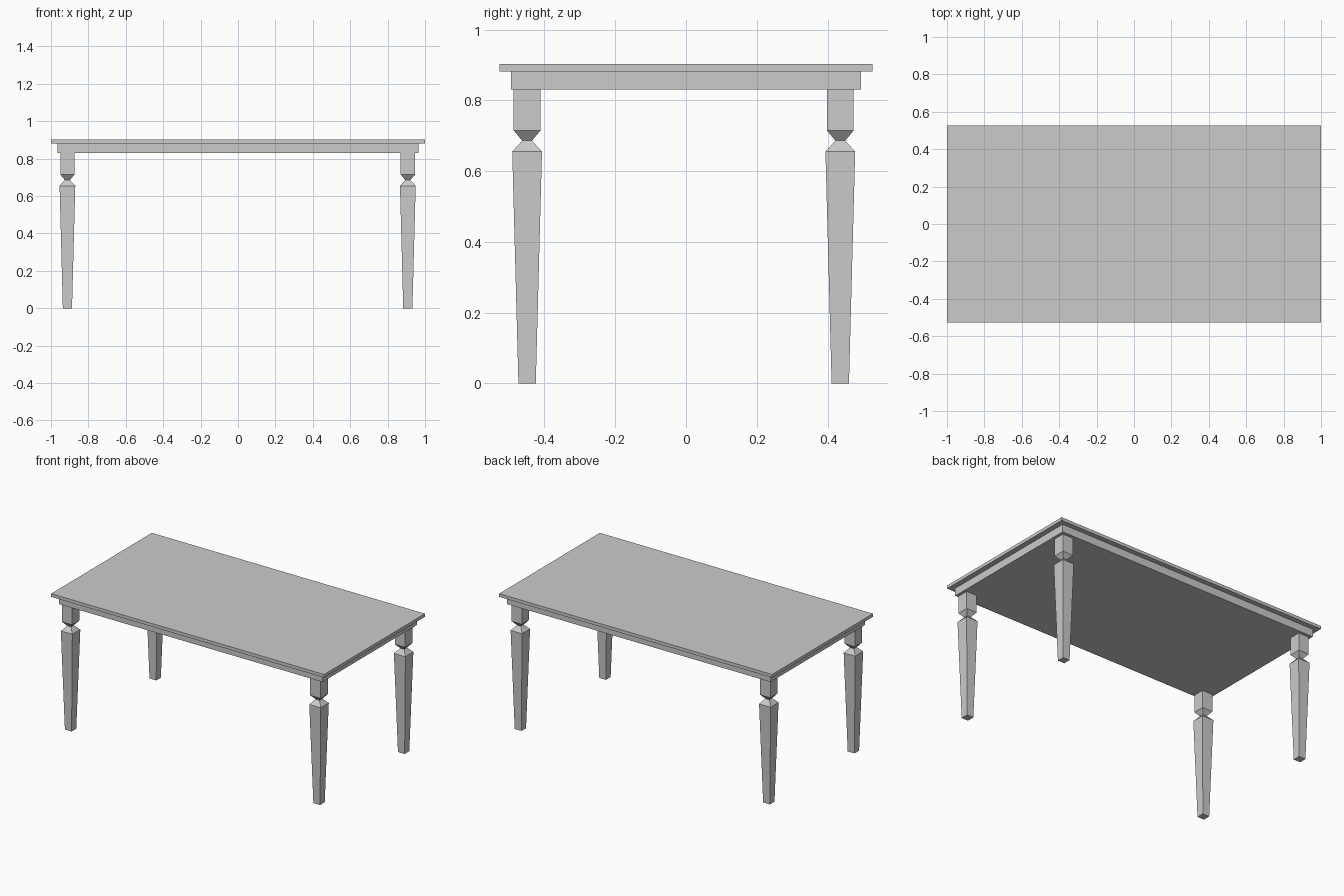
import bpy, bmesh

if "Cube" in bpy.data.objects:
    bpy.data.objects.remove(bpy.data.objects["Cube"])


def loft(name, sections, center=(0, 0)):
    """Stack rectangular sections (half x, half y, z) into a closed solid."""
    bm = bmesh.new()
    cx, cy = center
    rings = [[bm.verts.new((cx + sx * hx, cy + sy * hy, z))
              for sx, sy in ((-1, -1), (1, -1), (1, 1), (-1, 1))]
             for hx, hy, z in sections]
    for low, high in zip(rings, rings[1:]):
        for i in range(4):
            j = (i + 1) % 4
            bm.faces.new((low[i], low[j], high[j], high[i]))
    bm.faces.new(rings[0][::-1])
    bm.faces.new(rings[-1])
    mesh = bpy.data.meshes.new(name)
    bm.to_mesh(mesh)
    bm.free()
    obj = bpy.data.objects.new(name, mesh)
    bpy.context.collection.objects.link(obj)
    return obj


# Table top slab and the solid apron beneath it
loft("table_top", [(1.0, 0.527, 0.882), (1.0, 0.527, 0.903)])
loft("apron", [(0.965, 0.494, 0.831), (0.965, 0.494, 0.882)])

# Square legs: tapered shaft, pinched neck, straight block
leg_profile = [(0.0245, 0.0), (0.042, 0.655), (0.014, 0.686),
               (0.038, 0.715), (0.038, 0.831)]
for x, side in ((-0.912, "left"), (0.908, "right")):
    for y, end in ((-0.449, "front"), (0.436, "back")):
        loft(f"{end}_{side}_leg", [(h, h, z) for h, z in leg_profile], (x, y))
